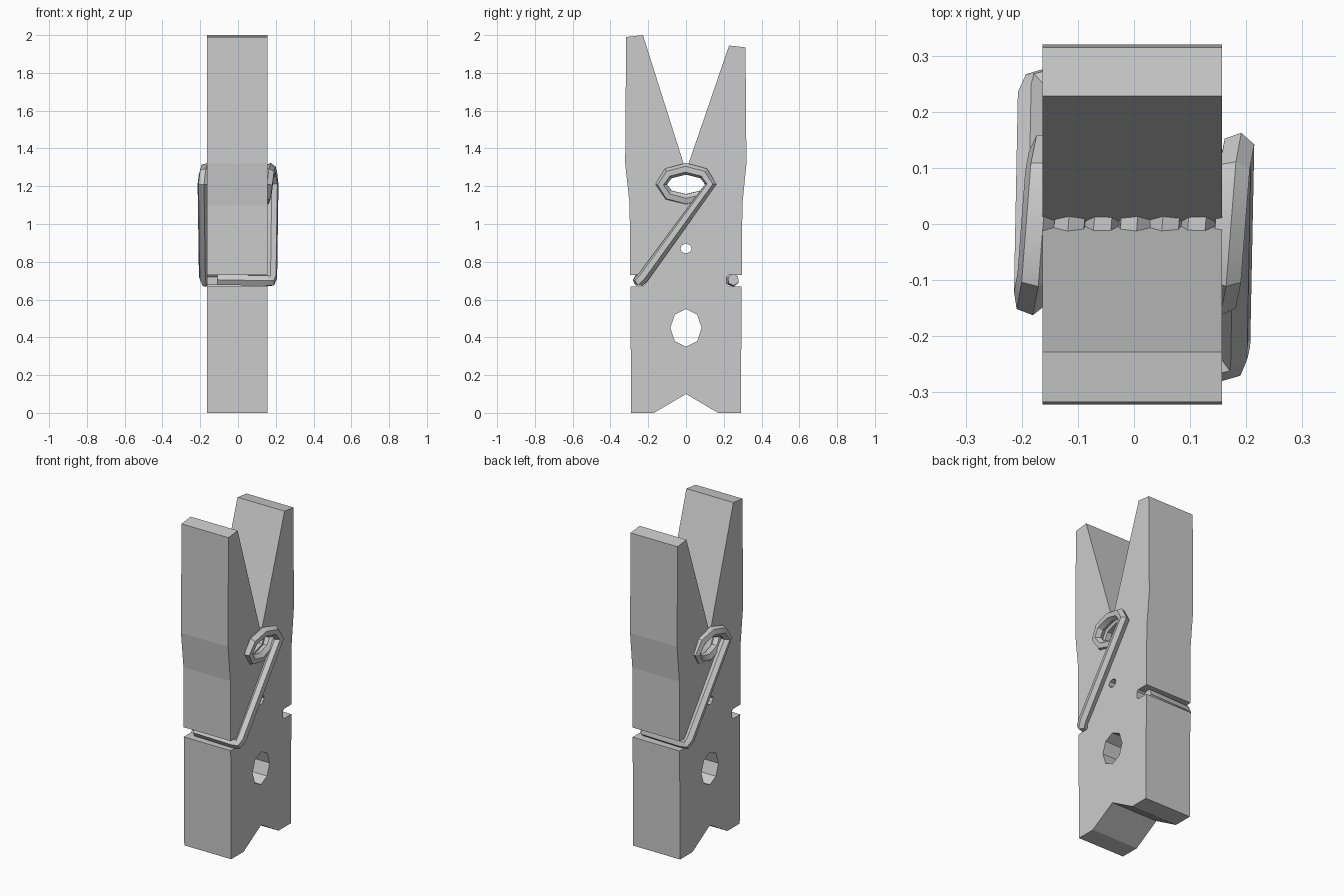
import bpy, math

if "Cube" in bpy.data.objects:
    bpy.data.objects.remove(bpy.data.objects["Cube"])

grey = bpy.data.materials.new("plain_grey")
grey.diffuse_color = (0.6, 0.6, 0.6, 1)
grey.use_nodes = True
grey.node_tree.nodes["Principled BSDF"].inputs["Base Color"].default_value = grey.diffuse_color

X0, X1 = -0.163, 0.157  # side faces of the wooden body


def prism(name, profile, x0, x1):
    """Extrude a closed (y, z) outline along x."""
    n = len(profile)
    verts = [(x, y, z) for x in (x0, x1) for y, z in profile]
    faces = [tuple(range(n))[::-1], tuple(range(n, 2 * n))]
    faces += [(i, (i + 1) % n, n + (i + 1) % n, n + i) for i in range(n)]
    mesh = bpy.data.meshes.new(name)
    mesh.from_pydata(verts, [], faces)
    mesh.materials.append(grey)
    obj = bpy.data.objects.new(name, mesh)
    bpy.context.collection.objects.link(obj)
    return obj


def oval(z, ry, rz, n=8):
    return [(ry * math.cos(2 * math.pi * i / n), z + rz * math.sin(2 * math.pi * i / n))
            for i in range(n)]


# Wooden body: two legs with a V mouth, side notches and a V at the foot
notch = [(0.295, 0.67), (0.225, 0.67), (0.215, 0.68), (0.215, 0.72), (0.225, 0.73), (0.297, 0.73)]
back = [(0.17, 0.0), (0.29, 0.0)] + notch + [
    (0.298, 1.1), (0.32, 1.32), (0.315, 1.935), (0.228, 1.945)]
front = [(-0.17, 0.0), (-0.29, 0.0)] + [(-y, z) for y, z in notch] + [
    (-0.298, 1.1), (-0.322, 1.32), (-0.317, 1.99), (-0.228, 2.0)]
body = prism("wooden_body", [(0, 0.1)] + back + [(0, 1.28)] + front[::-1], X0, X1)

# Through holes: large grip hole, small hole, spring channel
for name, outline in (("grip_hole_cutter", oval(0.45, 0.083, 0.1)),
                      ("small_hole_cutter", oval(0.87, 0.03, 0.026)),
                      ("spring_channel_cutter", oval(1.21, 0.125, 0.078))):
    cutter = prism(name, outline, -0.4, 0.4)
    cutter.hide_render = True
    cutter.hide_set(True)
    mod = body.modifiers.new(name, 'BOOLEAN')
    mod.operation = 'DIFFERENCE'
    mod.solver = 'EXACT'
    mod.object = cutter

# Spring wire: hooked arm, coil, and the opposite arm turned half around z
arm = [(-0.11, -0.25, 0.705), (0.15, -0.25, 0.7), (0.172, -0.245, 0.698), (0.178, -0.225, 0.72)]
turns, half = 6.5, 0.185
steps = int(turns * 8)
coil = []
for i in range(steps + 1):
    a = 2 * math.pi * i / 8
    coil.append((half - 2 * half * i / steps, 0.132 * math.cos(a), 1.21 + 0.082 * math.sin(a)))
path = arm + coil + [(-x, -y, z) for x, y, z in reversed(arm)]

curve = bpy.data.curves.new("spring_wire", 'CURVE')
curve.dimensions = '3D'
curve.bevel_depth = 0.031
curve.bevel_resolution = 1
curve.use_fill_caps = True
spline = curve.splines.new('POLY')
spline.points.add(len(path) - 1)
for point, co in zip(spline.points, path):
    point.co = (*co, 1)
curve.materials.append(grey)
wire = bpy.data.objects.new("spring_wire", curve)
bpy.context.collection.objects.link(wire)

bpy.ops.object.select_all(action='DESELECT')
wire.select_set(True)
bpy.context.view_layer.objects.active = wire
bpy.ops.object.convert(target='MESH')
bpy.ops.object.shade_smooth_by_angle(angle=math.radians(30))
